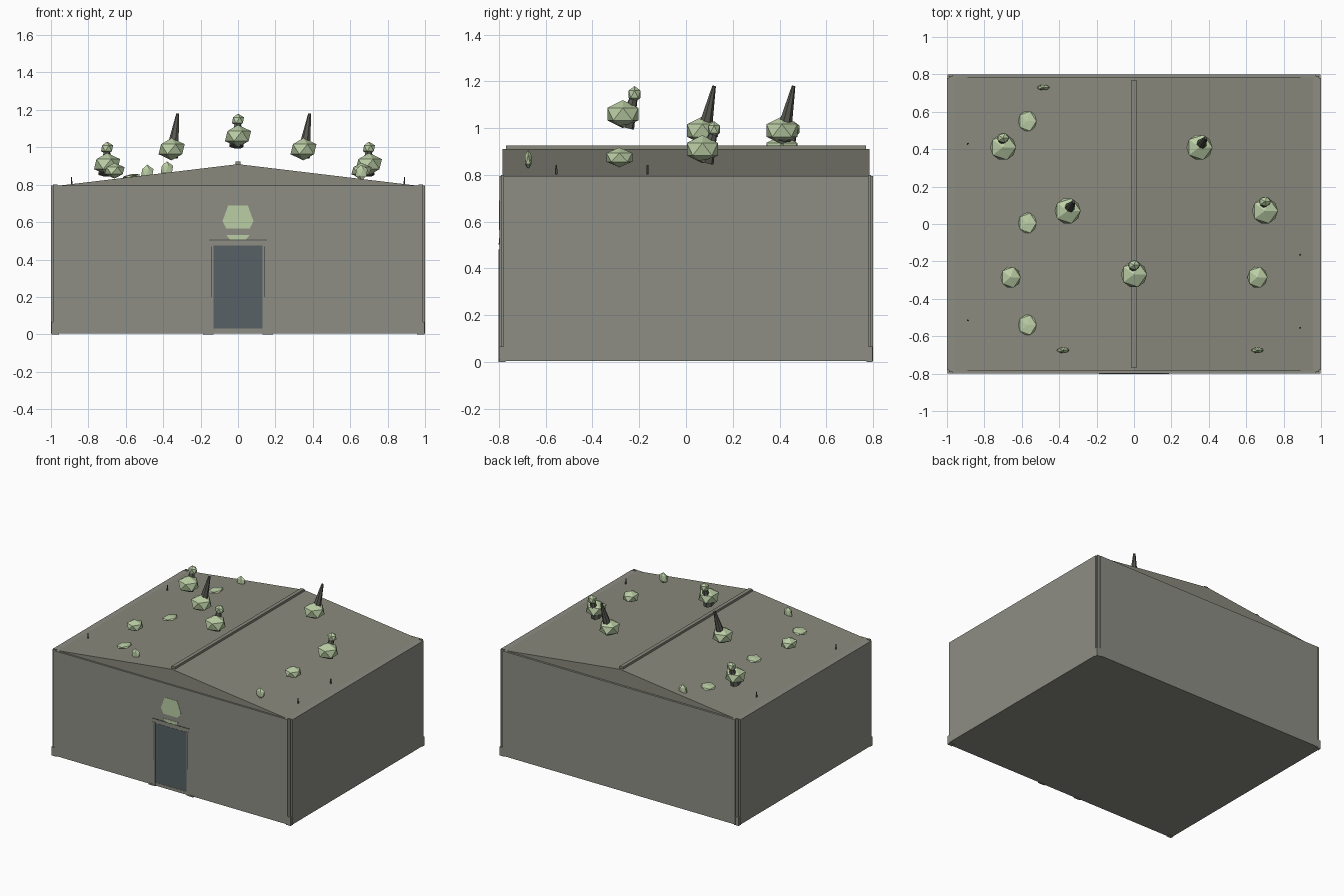
import bpy, bmesh, math
from mathutils import Vector

if "Cube" in bpy.data.objects:
    bpy.data.objects.remove(bpy.data.objects["Cube"])


def material(name, r, g, b):
    m = bpy.data.materials.new(name)
    m.diffuse_color = (r, g, b, 1)
    m.use_nodes = True
    m.node_tree.nodes["Principled BSDF"].inputs["Base Color"].default_value = m.diffuse_color
    return m


WALL = material("grey wall", 0.27, 0.27, 0.235)
ROOF = material("grey roof", 0.25, 0.25, 0.205)
DOOR = material("slate door", 0.095, 0.12, 0.13)
LEAF = material("pale green", 0.50, 0.62, 0.38)
DARK = material("dark stem", 0.10, 0.10, 0.085)


def finish(name, bm, mat):
    bmesh.ops.recalc_face_normals(bm, faces=bm.faces)
    me = bpy.data.meshes.new(name)
    bm.to_mesh(me)
    bm.free()
    ob = bpy.data.objects.new(name, me)
    me.materials.append(mat)
    bpy.context.collection.objects.link(ob)
    return ob


def prism(name, outline, offset, mat):
    """Extrude a closed 3D outline along an offset."""
    bm = bmesh.new()
    face = bm.faces.new([bm.verts.new(p) for p in outline])
    new = bmesh.ops.extrude_face_region(bm, geom=[face], use_keep_orig=True)["geom"]
    bmesh.ops.translate(bm, vec=offset,
                        verts=[v for v in new if isinstance(v, bmesh.types.BMVert)])
    return finish(name, bm, mat)


def box(name, x0, x1, y0, y1, z0, z1, mat):
    return prism(name, [(x0, y0, z0), (x1, y0, z0), (x1, y1, z0), (x0, y1, z0)],
                 (0, 0, z1 - z0), mat)


def blob(name, loc, size, mat=LEAF, tilt=0):
    """Low-poly bush or leaf."""
    bm = bmesh.new()
    bmesh.ops.create_icosphere(bm, subdivisions=1, radius=1)
    bmesh.ops.scale(bm, vec=size, verts=bm.verts)
    ob = finish(name, bm, mat)
    ob.location = loc
    ob.rotation_euler.y = tilt
    return ob


def cone(name, a, b, r0, r1, sides=7):
    """Tapered stem from point a to point b."""
    a, b = Vector(a), Vector(b)
    bm = bmesh.new()
    bmesh.ops.create_cone(bm, cap_ends=True, segments=sides, radius1=r0,
                          radius2=r1, depth=(b - a).length)
    ob = finish(name, bm, DARK)
    ob.location = (a + b) / 2
    ob.rotation_euler = (b - a).to_track_quat('Z', 'Y').to_euler()
    return ob


def roof_z(x):
    return 0.91 - 0.12 * abs(x)


# Hall body with notched corners
corners = [(-0.97, -0.798), (0.97, -0.798), (0.97, -0.78), (1, -0.78), (1, 0.78),
           (0.97, 0.78), (0.97, 0.8), (-0.97, 0.8), (-0.97, 0.78), (-1, 0.78),
           (-1, -0.78), (-0.97, -0.78)]
prism("hall_walls", [(x, y, 0.005) for x, y in corners], (0, 0, 0.79), WALL)

# Corner posts and feet
for sx in (-1, 1):
    for sy in (-1, 1):
        x, y = sx * 0.978, sy * 0.785
        box("corner_post", x - 0.012, x + 0.012, y - 0.007, y + 0.007, 0, 0.8, WALL)
        box("post_foot", x - 0.02, x + 0.02, y - 0.013, y + 0.013, 0, 0.065, WALL)

# Shallow gable roof and ridge beam
prism("gable_roof", [(-0.99, -0.785, 0.77), (0.99, -0.785, 0.77),
                     (0.99, -0.785, roof_z(0.99)), (0, -0.785, 0.91),
                     (-0.99, -0.785, roof_z(0.99))], (0, 1.57, 0), ROOF)
box("ridge_beam", -0.014, 0.014, -0.77, 0.77, 0.89, 0.925, ROOF)

# Doorway
box("door", -0.13, 0.13, -0.7995, -0.79, 0.03, 0.475, DOOR)
box("door_sill", -0.15, 0.15, -0.8, -0.79, 0.005, 0.028, WALL)
box("lintel", -0.155, 0.155, -0.801, -0.79, 0.503, 0.508, DARK)
for s in (-1, 1):
    x = s * 0.141
    box("door_jamb", x - 0.011, x + 0.011, -0.801, -0.79, 0, 0.48, WALL)
    box("jamb_strip", s * 0.141 - 0.003, s * 0.141 + 0.003, -0.802, -0.79, 0.2, 0.47, DARK)
    box("door_step", s * 0.165 - 0.022, s * 0.165 + 0.022, -0.802, -0.79, 0, 0.01, WALL)

# Pale emblem panels over the door
for name, pts in (
        ("upper_panel", [(0.052, 0.69), (0.083, 0.605), (0.062, 0.565)]),
        ("lower_panel", [(0.062, 0.53), (0.04, 0.505)])):
    ring = pts + [(-x, z) for x, z in reversed(pts)]
    prism(name, [(x, -0.8, z) for x, z in ring], (0, 0.006, 0), LEAF)

# Bushes carrying a small upper ball
for x, y, z in ((0, -0.27, 1.06), (0.7, 0.07, 0.91), (-0.7, 0.41, 0.91)):
    blob("bush", (x, y, z), (0.078, 0.078, 0.06))
    blob("bush_top", (x, y + 0.05, z + 0.085), (0.036, 0.03, 0.035))
    cone("bush_stem", (x - 0.01, y + 0.01, z - 0.055), (x, y + 0.05, z + 0.08), 0.04, 0.015)

# Bushes carrying a tall spike
for x, y, z in ((-0.355, 0.07, 0.99), (0.35, 0.41, 0.99)):
    blob("spike_bush", (x, y, z), (0.078, 0.078, 0.06))
    cone("spike", (x, y, z - 0.04), (x + 0.033, y + 0.05, z + 0.19), 0.038, 0.008)

# Small bushes
for s in (-1, 1):
    blob("small_bush", (s * 0.66, -0.285, 0.875), (0.06, 0.065, 0.042))

# Flat patches on the left slope
for y in (0.55, 0.005, -0.54):
    blob("moss_patch", (-0.57, y, roof_z(0.57) + 0.003), (0.055, 0.062, 0.012), tilt=-0.12)

# Thin upright leaves
for x, y, z in ((0.66, -0.675, 0.865), (-0.38, -0.675, 0.883), (-0.485, 0.73, 0.865)):
    blob("upright_leaf", (x, y, z), (0.037, 0.017, 0.042))

# Tiny roof pegs
for x, y in ((-0.89, 0.43), (-0.89, -0.515), (0.89, -0.165), (0.89, -0.555)):
    cone("roof_peg", (x, y, 0.79), (x, y, 0.842), 0.005, 0.004, 6)
